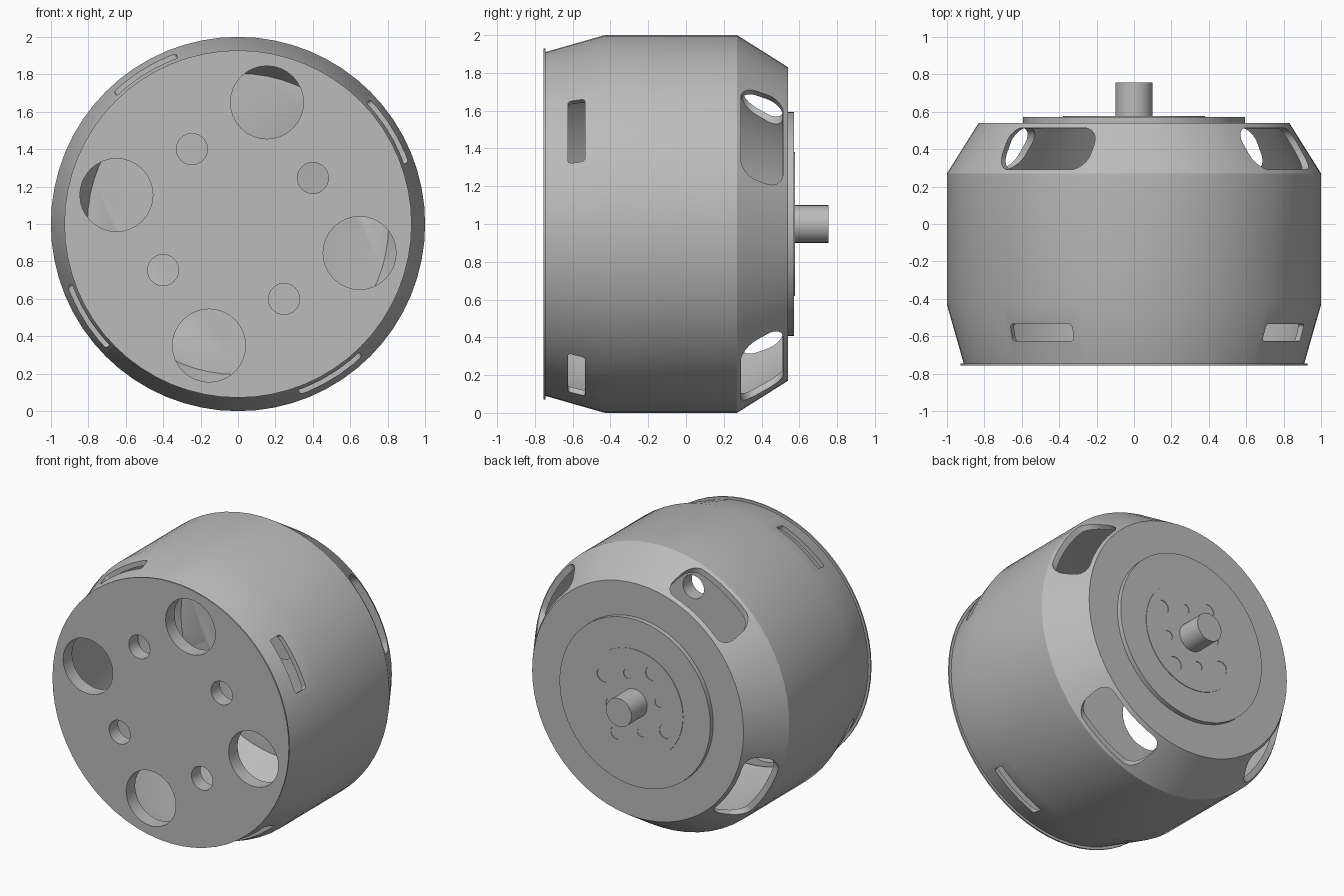
import bpy
import bmesh
from math import sin, cos, pi, radians
from mathutils import Matrix, Vector

cube = bpy.data.objects.get("Cube")
if cube:
    bpy.data.objects.remove(cube, do_unlink=True)

steel = bpy.data.materials.new("grey metal")
steel.use_nodes = True
GREY = (0.5, 0.5, 0.5, 1)
steel.diffuse_color = GREY
steel.node_tree.nodes["Principled BSDF"].inputs["Base Color"].default_value = GREY

TURN = radians(31.6)      # shared rotation of the four-fold pattern
AXIS = Vector((0, 0, 1))  # the motor axis runs along y at z = 1


def finish(name, bm):
    bmesh.ops.remove_doubles(bm, verts=bm.verts, dist=1e-5)
    bmesh.ops.recalc_face_normals(bm, faces=bm.faces)
    mesh = bpy.data.meshes.new(name)
    bm.to_mesh(mesh)
    bm.free()
    mesh.materials.append(steel)
    obj = bpy.data.objects.new(name, mesh)
    bpy.context.collection.objects.link(obj)
    return obj


def lathe(name, profile, sides=64, centre=AXIS):
    """Revolve (radius, y) points, starting and ending on the axis."""
    bm = bmesh.new()
    rings = []
    for r, y in profile:
        if r == 0:
            rings.append([bm.verts.new(centre + Vector((0, y, 0)))])
        else:
            rings.append([bm.verts.new(centre + Vector((r * cos(a), y, r * sin(a))))
                          for a in (2 * pi * i / sides for i in range(sides))])
    for one, two in zip(rings, rings[1:]):
        if len(one) == 1:
            bm.faces.new(two)
        elif len(two) == 1:
            bm.faces.new(one)
        else:
            for i in range(sides):
                j = (i + 1) % sides
                bm.faces.new((one[i], one[j], two[j], two[i]))
    for ring in rings:
        if len(ring) == 1:
            bm.verts.remove(ring[0])
    return finish(name, bm)


def disc(name, radius, y0, y1, sides=64, centre=AXIS):
    return lathe(name, [(0, y0), (radius, y0), (radius, y1), (0, y1)], sides, centre)


def hole(dist, angle, radius, y0, y1):
    centre = AXIS + Vector((dist * cos(angle), 0, dist * sin(angle)))
    return disc("hole_cutter", radius, y0, y1, 32, centre)


def window(angle, y, half_w, half_y, corner):
    """Rounded rectangular cutter pointing outwards from the axis."""
    bm = bmesh.new()
    outline = []
    for k, (sx, sy) in enumerate(((1, 1), (-1, 1), (-1, -1), (1, -1))):
        for step in range(7):
            a = (k + step / 6) * pi / 2
            outline.append((sx * (half_w - corner) + corner * cos(a),
                            sy * (half_y - corner) + corner * sin(a)))
    low, high = ([bm.verts.new((r, y + v, u)) for u, v in outline] for r in (0.6, 1.2))
    bm.faces.new(low)
    bm.faces.new(high)
    for i in range(len(low)):
        j = (i + 1) % len(low)
        bm.faces.new((low[i], low[j], high[j], high[i]))
    bm.transform(Matrix.Translation(AXIS) @ Matrix.Rotation(-angle, 4, "Y"))
    return finish("window_cutter", bm)


def cut(obj, cutters):
    for c in cutters:
        mod = obj.modifiers.new("cut", "BOOLEAN")
        mod.operation = "DIFFERENCE"
        mod.solver = "EXACT"
        mod.object = c
    graph = bpy.context.evaluated_depsgraph_get()
    mesh = bpy.data.meshes.new_from_object(obj.evaluated_get(graph))
    obj.modifiers.clear()
    obj.data = mesh
    for c in cutters:
        bpy.data.objects.remove(c, do_unlink=True)


quarters = [TURN + k * pi / 2 for k in range(4)]

# Hollow bell with slots near the front and wide vents near the back
shell = lathe("shell", [(0, 0.54), (0.83, 0.54), (1, 0.27), (1, -0.43), (0.91, -0.745),
                        (0.88, -0.745), (0.965, -0.43), (0.965, 0.26), (0.805, 0.51), (0, 0.51)])
cut(shell, [window(a, 0.402, 0.277, 0.112, 0.085) for a in quarters]
    + [window(a, -0.58, 0.193, 0.045, 0.018) for a in quarters])

# Front plate with a thin lip, four large and four small holes
front_plate = lathe("front_plate", [(0, -0.755), (0.928, -0.755), (0.928, -0.745),
                                    (0.89, -0.745), (0.895, -0.655), (0, -0.655)])
cut(front_plate, [hole(0.668, a + pi / 4, 0.195, -0.85, -0.6) for a in quarters]
    + [hole(0.47, a, 0.083, -0.85, -0.6) for a in quarters])

# Raised back flange, hub face with its ring of holes, and the shaft
back_flange = disc("back_flange", 0.592, 0.53, 0.573)
hub_face = disc("hub_face", 0.38, 0.56, 0.577)
bolt = [-TURN / 2 + k * pi / 2 for k in range(4)]
cut(hub_face, [hole(0.2, a, 0.033, 0.55, 0.6) for a in bolt]
    + [hole(0.28, a + pi / 4, 0.05, 0.55, 0.6) for a in bolt])
shaft = disc("shaft", 0.1, 0.5, 0.755, 32)

# Smooth the round walls, keep the rims sharp
bpy.ops.object.select_all(action="DESELECT")
for obj in (shell, front_plate, back_flange, hub_face, shaft):
    obj.select_set(True)
    bpy.context.view_layer.objects.active = obj
bpy.ops.object.shade_smooth_by_angle(angle=radians(30))
